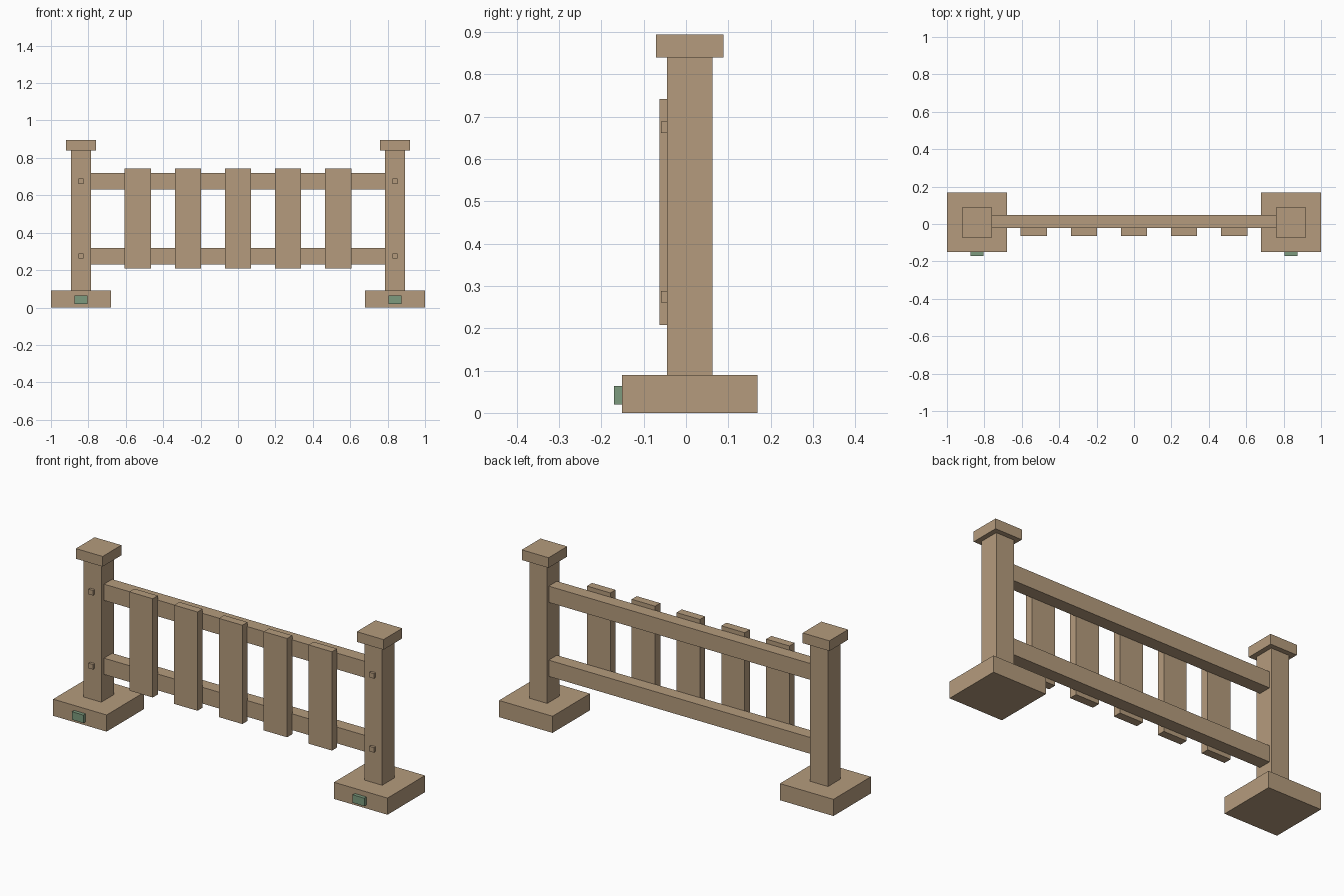
import bpy
import bmesh
from mathutils import Vector

cube = bpy.data.objects.get("Cube")
if cube:
    bpy.data.objects.remove(cube, do_unlink=True)


def make_material(name, color):
    mat = bpy.data.materials.new(name)
    mat.use_nodes = True
    mat.diffuse_color = color
    mat.node_tree.nodes["Principled BSDF"].inputs["Base Color"].default_value = color
    return mat


wood = make_material("tan wood", (0.46, 0.33, 0.205, 1))
green = make_material("muted green", (0.205, 0.33, 0.21, 1))


def box(name, x, y, z, mat=wood):
    """Box from (min, max) ranges on each axis, with its origin at the centre."""
    ranges = (x, y, z)
    center = Vector([(a + b) / 2 for a, b in ranges])
    size = Vector([b - a for a, b in ranges])
    bm = bmesh.new()
    bmesh.ops.create_cube(bm, size=1)
    bmesh.ops.scale(bm, vec=size, verts=bm.verts)
    mesh = bpy.data.meshes.new(name)
    bm.to_mesh(mesh)
    bm.free()
    mesh.materials.append(mat)
    obj = bpy.data.objects.new(name, mesh)
    obj.location = center
    bpy.context.collection.objects.link(obj)
    return obj


def around(center, width):
    return (center - width / 2, center + width / 2)


POST_X = 0.84
POST_Y = 0.009
RAIL_HEIGHTS = {"lower": 0.275, "upper": 0.675}

# Posts with foot, cap, front tag and pegs
for side, sign in (("left", 1), ("right", -1)):
    x = sign * POST_X
    box(f"{side}_foot", around(x, 0.32), around(POST_Y, 0.32), (0, 0.09))
    box(f"{side}_post", around(x, 0.107), around(POST_Y, 0.107), (0.09, 0.84))
    box(f"{side}_cap", around(x, 0.16), around(POST_Y, 0.16), (0.84, 0.895))
    box(f"{side}_foot_tag", around(x, 0.07), (-0.17, -0.151), (0.02, 0.063), green)
    for level, z in RAIL_HEIGHTS.items():
        box(f"{side}_{level}_peg", around(x, 0.027), (-0.059, -0.04), around(z, 0.027))

# Rails between the posts
for level, z in RAIL_HEIGHTS.items():
    box(f"{level}_rail", around(0, 1.6), (-0.021, 0.049), around(z, 0.088))

# Upright slats on the front of the rails
for i in range(5):
    box(f"slat_{i + 1}", around((i - 2) * 0.268, 0.14), (-0.063, -0.019), (0.208, 0.742))
